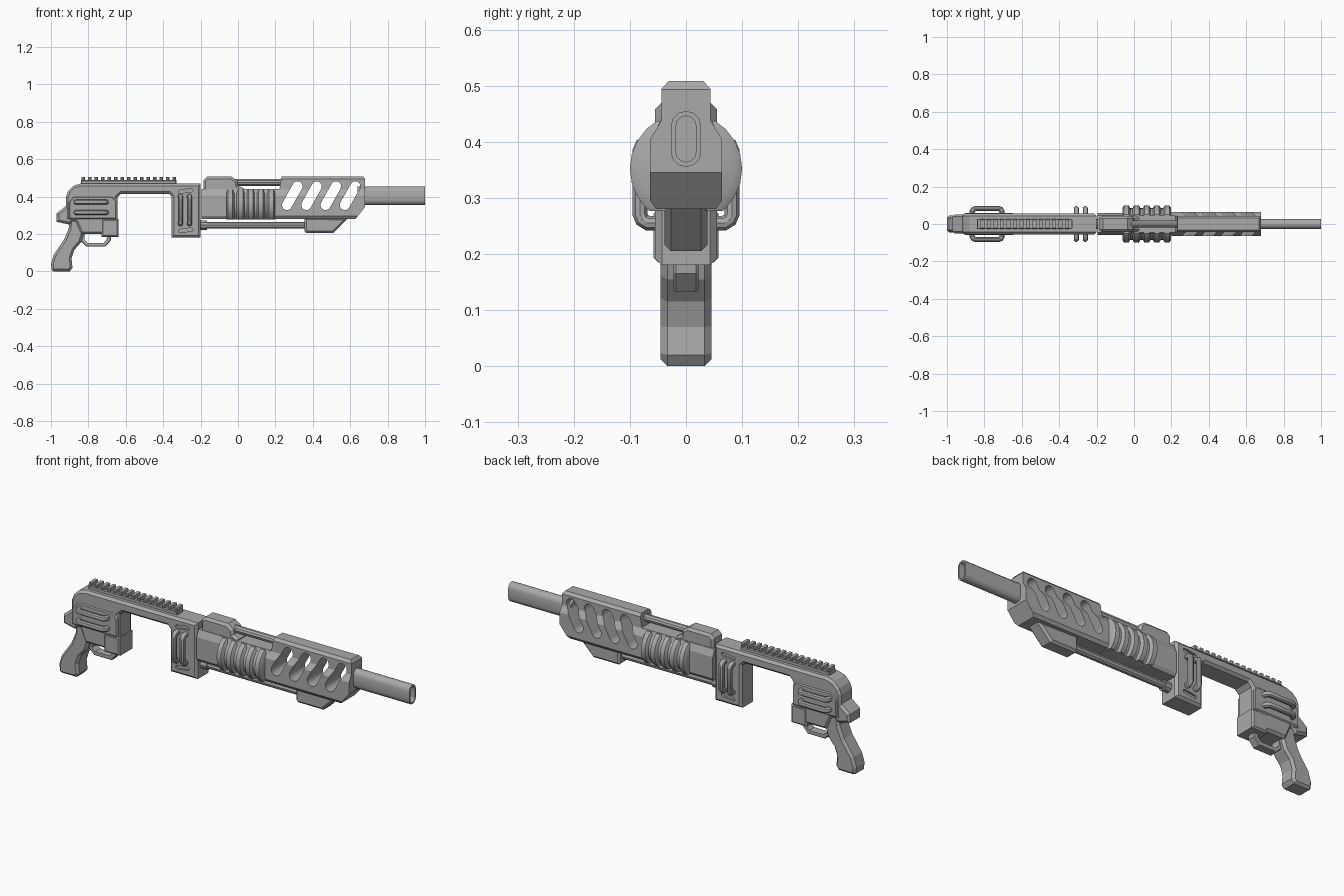
import bpy, bmesh, math
from mathutils import Vector

old = bpy.data.objects.get("Cube")
if old:
    bpy.data.objects.remove(old, do_unlink=True)

GREY = (0.40, 0.40, 0.40, 1)
metal = bpy.data.materials.new("plain grey")
metal.use_nodes = True
metal.diffuse_color = GREY
metal.node_tree.nodes["Principled BSDF"].inputs["Base Color"].default_value = GREY


def select(ob):
    bpy.ops.object.select_all(action='DESELECT')
    ob.select_set(True)
    bpy.context.view_layer.objects.active = ob


def finish(name, bm):
    bmesh.ops.recalc_face_normals(bm, faces=bm.faces)
    me = bpy.data.meshes.new(name)
    bm.to_mesh(me)
    bm.free()
    me.materials.append(metal)
    ob = bpy.data.objects.new(name, me)
    bpy.context.collection.objects.link(ob)
    return ob


def add_prism(bm, pts, lo, hi, axis='y', chamfer=0):
    """Extrude an outline along an axis and chamfer its two rims."""
    def place(p, t):
        return (p[0], t, p[1]) if axis == 'y' else (t, p[0], p[1])
    ends = [[bm.verts.new(place(p, t)) for p in pts] for t in (lo, hi)]
    caps = [bm.faces.new(ring) for ring in ends]
    n = len(pts)
    for i in range(n):
        j = (i + 1) % n
        bm.faces.new((ends[0][i], ends[0][j], ends[1][j], ends[1][i]))
    if chamfer:
        bmesh.ops.recalc_face_normals(bm, faces=bm.faces)
        rims = [e for f in caps for e in f.edges]
        bmesh.ops.bevel(bm, geom=rims, offset=chamfer, segments=1,
                        affect='EDGES', clamp_overlap=True)


def prism(name, pts, lo, hi, axis='y', chamfer=0):
    bm = bmesh.new()
    add_prism(bm, pts, lo, hi, axis, chamfer)
    return finish(name, bm)


def slab(name, pts, half, chamfer=0.01):
    return prism(name, pts, -half, half, 'y', chamfer)


def box(x0, x1, z0, z1):
    return [(x0, z0), (x1, z0), (x1, z1), (x0, z1)]


def stadium(a, b, r, steps=8):
    """Outline of a round-ended slot between two centres."""
    a, b = Vector(a), Vector(b)
    ang = math.atan2(b.y - a.y, b.x - a.x)
    pts = []
    for c, start in ((b, ang - math.pi / 2), (a, ang + math.pi / 2)):
        for i in range(steps + 1):
            t = start + math.pi * i / steps
            pts.append((c.x + r * math.cos(t), c.y + r * math.sin(t)))
    return pts


def cut(ob, shapes):
    """Subtract prisms given as (outline, lo, hi, axis)."""
    bm = bmesh.new()
    for s in shapes:
        add_prism(bm, *s)
    cutter = finish("cutter", bm)
    cutter.hide_render = True
    select(ob)
    mod = ob.modifiers.new("cut", 'BOOLEAN')
    mod.object, mod.operation, mod.solver = cutter, 'DIFFERENCE', 'EXACT'
    bpy.ops.object.modifier_apply(modifier=mod.name)
    bpy.data.objects.remove(cutter, do_unlink=True)


def smooth(ob):
    select(ob)
    bpy.ops.object.shade_smooth_by_angle(angle=math.radians(35))


def pipe(name, path, r):
    cu = bpy.data.curves.new(name, 'CURVE')
    cu.dimensions = '3D'
    cu.bevel_depth, cu.bevel_resolution, cu.use_fill_caps = r, 3, True
    sp = cu.splines.new('POLY')
    sp.points.add(len(path) - 1)
    for p, co in zip(sp.points, path):
        p.co = (*co, 1)
    cu.materials.append(metal)
    ob = bpy.data.objects.new(name, cu)
    bpy.context.collection.objects.link(ob)
    select(ob)
    bpy.ops.object.convert(target='MESH')
    smooth(bpy.context.object)


# Receiver frame with the open bay
receiver = slab("receiver", [
    (-.92, .27), (-.92, .40), (-.908, .43), (-.88, .458), (-.84, .47), (-.2, .47),
    (-.2, .18), (-.355, .18), (-.355, .40), (-.37, .415), (-.625, .415),
    (-.645, .395), (-.645, .185), (-.71, .185), (-.725, .2), (-.84, .2), (-.87, .27)],
    .055, .012)
vents = []
for lo, hi in ((-.07, -.045), (.045, .07)):
    for z in (.43, .22):
        vents.append((stadium((-.31, z - .004), (-.25, z + .004), .009), lo, hi, 'y'))
cut(receiver, vents)
slab("side_panel", [(-.905, .28), (-.65, .28), (-.65, .38), (-.67, .4), (-.88, .4),
                    (-.905, .37)], .06, .006)
slab("lower_collar", box(-.73, -.64, .185, .28), .058, .008)

# Rear grip, tail and trigger guard
slab("tail_block", [(-.97, .265), (-.9, .25), (-.88, .27), (-.88, .36), (-.92, .35),
                    (-.97, .31)], .052, .012)
slab("grip", [(-.9, .28), (-.905, .23), (-.93, .17), (-.985, .09), (-1, .04),
              (-.995, .005), (-.985, 0), (-.9, 0), (-.885, .02), (-.89, .07),
              (-.875, .115), (-.84, .155), (-.825, .2), (-.825, .28)], .045, .012)
guard = slab("trigger_guard", [(-.84, .215), (-.84, .16), (-.81, .132), (-.71, .132),
                               (-.68, .165), (-.675, .215)], .022, .004)
cut(guard, [([(-.822, .205), (-.822, .168), (-.803, .152), (-.72, .152), (-.702, .172),
              (-.70, .205)], -.1, .1, 'y')])

# Sight rail and teeth
slab("rail_base", box(-.84, -.33, .465, .488), .026, .004)
teeth = 15
for i in range(teeth):
    x = -.837 + i * .0348
    slab("rail_tooth", box(x, x + .018, .486, .505), .028, .004)

# Tubular side handles, mirrored on both sides
for s in (-1, 1):
    bends = [(0, .045), (0, .068), (.006, .078), (.016, .082)]

    def handle(lo, hi):
        half = [(lo + d, s * y) for d, y in bends]
        return half + [(hi - d, s * y) for d, y in reversed(bends)]

    for z in (.37, .315):
        pipe("horizontal_handle", [(x, y, z) for x, y in handle(-.865, -.705)], .014)
    for x in (-.308, -.26):
        pipe("vertical_handle", [(x, y, z) for z, y in handle(.255, .4)], .014)

# Forward core and rear cap
lower = [(-.05, .28), (.05, .28), (.06, .295), (.06, .405), (.045, .44),
         (-.045, .44), (-.06, .405), (-.06, .295)]
prism("core", lower, -.195, .215, 'x')
slab("rear_cap", [(-.185, .42), (-.185, .488), (-.165, .507), (-.035, .507),
                  (-.005, .485), (.0, .46), (.03, .445), (.03, .42)], .042, .012)

# Vented shroud with a sloping nose
section = [(-.053, .28), (.053, .28), (.064, .295), (.064, .405), (.044, .437),
           (.044, .494), (.031, .508), (-.031, .508), (-.044, .494), (-.044, .437),
           (-.064, .405), (-.064, .295)]
shroud = prism("shroud", section, .2, .68, 'x')
slots = [(stadium((x + .262, .355), (x + .318, .455), .027), -.2, .2, 'y')
         for x in (0, .103, .206, .309)]
nose = ([(.62, .27), (.7, .27), (.7, .37)], -.2, .2, 'y')
brow = ([(.66, .52), (.69, .52), (.69, .48)], -.2, .2, 'y')
back = ([(.19, .43), (.222, .44), (.235, .52), (.19, .52)], -.2, .2, 'y')
cut(shroud, slots + [nose, brow, back])

# Ribbed pump, a lathed barrel trimmed flat above and below
bm = bmesh.new()
steps, rings = 24, []
for i in range(5):
    for dx, r in ((0, .085), (.009, .1), (.033, .1), (.042, .085)):
        x = -.062 + i * .0545 + dx
        rings.append([bm.verts.new((x, r * math.cos(a), .352 + r * math.sin(a)))
                      for a in (math.tau * k / steps for k in range(steps))])
for a, b in zip(rings, rings[1:]):
    for k in range(steps):
        m = (k + 1) % steps
        bm.faces.new((a[k], a[m], b[m], b[k]))
bm.faces.new(rings[0])
bm.faces.new(rings[-1])
for z, up in ((.277, -1), (.437, 1)):
    cutset = bmesh.ops.bisect_plane(bm, geom=bm.verts[:] + bm.edges[:] + bm.faces[:],
                                    plane_co=(0, 0, z), plane_no=(0, 0, up),
                                    clear_outer=True)
    rim = [e for e in cutset["geom_cut"] if isinstance(e, bmesh.types.BMEdge)]
    bmesh.ops.contextual_create(bm, geom=rim)
smooth(finish("ribbed_pump", bm))

# Upper and lower rods, collar and front foot
pipe("upper_rod", [(-.02, 0, .475), (.25, 0, .475)], .019)
pipe("lower_rod", [(-.2, 0, .247), (.38, 0, .247)], .019)
pipe("rod_collar", [(-.2, 0, .247), (-.165, 0, .247)], .026)
slab("front_foot", [(.355, .29), (.355, .215), (.365, .205), (.51, .205), (.59, .285)],
     .038, .011)

# Flat-sided barrel with a hollow muzzle
barrel = prism("barrel", stadium((0, .382), (0, .428), .027, 6), .64, 1, 'x')
cut(barrel, [(stadium((0, .382), (0, .428), .018, 6), .85, 1.1, 'x')])
smooth(barrel)
